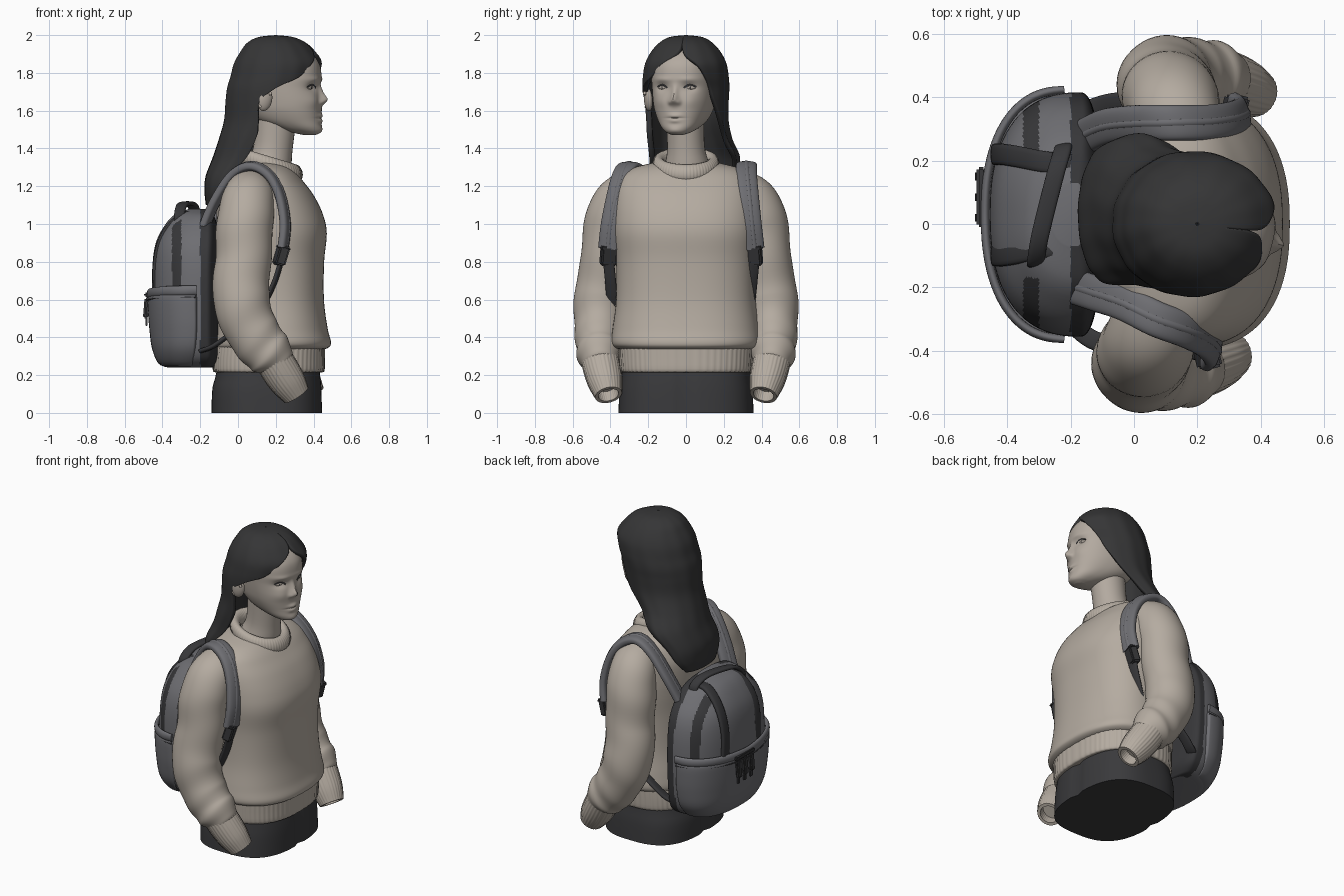
import bpy, bmesh, math
from mathutils import Vector, Matrix

if "Cube" in bpy.data.objects:
    bpy.data.objects.remove(bpy.data.objects["Cube"])

def material(name, r, g, b):
    m = bpy.data.materials.new(name)
    m.diffuse_color = (r, g, b, 1)
    m.use_nodes = True
    m.node_tree.nodes["Principled BSDF"].inputs["Base Color"].default_value = m.diffuse_color
    return m

KNIT = material("beige knit", .46, .41, .355)
SKIN = material("skin", .45, .40, .35)
HAIR = material("dark hair", .036, .036, .037)
CLOTH = material("dark trousers", .042, .042, .045)
GREY = material("grey canvas", .155, .155, .168)
DARK = material("dark webbing", .038, .038, .041)

def spline(keys, n):
    """Catmull-Rom through tuples of any length."""
    out, last = [], len(keys) - 1
    for i in range(n + 1):
        u = i / n * last
        k = min(int(u), last - 1)
        t = u - k
        p = [keys[min(max(k + j, 0), last)] for j in (-1, 0, 1, 2)]
        out.append([.5 * (2*b + (c-a)*t + (2*a-5*b+4*c-d)*t*t + (3*b-a-3*c+d)*t**3)
                    for a, b, c, d in zip(*p)])
    return out

def oval(t, e):
    c, s = math.cos(t), math.sin(t)
    return math.copysign(abs(c)**(2/e), c), math.copysign(abs(s)**(2/e), s)

def finish(name, bm, mats, rule=None):
    bmesh.ops.remove_doubles(bm, verts=bm.verts, dist=1e-5)
    bmesh.ops.recalc_face_normals(bm, faces=bm.faces)
    me = bpy.data.meshes.new(name)
    for m in mats:
        me.materials.append(m)
    if rule:
        for f in bm.faces:
            f.material_index = rule(f.calc_center_median())
    bm.to_mesh(me)
    bm.free()
    me.shade_smooth()
    me.set_sharp_from_angle(angle=math.radians(45))
    ob = bpy.data.objects.new(name, me)
    bpy.context.collection.objects.link(ob)
    return ob

def grid(name, rows, mats, wrap=True, caps=True, rule=None):
    bm = bmesh.new()
    vs = [[bm.verts.new(p) for p in r] for r in rows]
    n = len(rows[0])
    for a, b in zip(vs, vs[1:]):
        for i in range(n if wrap else n - 1):
            j = (i + 1) % n
            bm.faces.new((a[i], a[j], b[j], b[i]))
    if caps:
        bm.faces.new(vs[0])
        bm.faces.new(vs[-1])
    return finish(name, bm, mats, rule)

def loft(name, keys, mats, n=96, rows=50, e=2.3, mid=.5, cy=0, rib=0, warp=None, rule=None):
    """Stacked ovals from keys (z, back x, front x, half width)."""
    out = []
    for z, xb, xf, yh in spline(keys, rows):
        cx, ring = xb + (xf - xb) * mid, []
        for i in range(n):
            t = math.tau * i / n
            c, s = oval(t, e)
            k = 1 + rib * math.cos(t * n / 4)
            p = Vector((cx + c * k * ((xf - cx) if c > 0 else (cx - xb)), cy + s * yh * k, z))
            ring.append(warp(p, c) if warp else p)
        out.append(ring)
    return grid(name, out, mats, rule=rule)

def sweep(name, keys, mat, side, n=32, steps=40, e=2, fold=0, rib=0, hollow=False):
    """Tube along keys (x, y, z, half width, half depth)."""
    ks, rows = spline(keys, steps), []
    for i, k in enumerate(ks):
        c = Vector(k[:3])
        t = (Vector(ks[min(i+1, steps)][:3]) - Vector(ks[max(i-1, 0)][:3])).normalized()
        nn = t.cross(Vector(side)).normalized()
        w = nn.cross(t)
        ring = []
        for j in range(n):
            a = math.tau * j / n
            u, v = oval(a, e)
            f = 1 + rib * math.cos(a * n / 4) + fold * math.sin(i * .75 + 1.6 * math.cos(a)) * (i / steps)
            ring.append(c + (w * u * k[3] + nn * v * k[4]) * f)
        rows.append(ring)
    if hollow:
        rows.append([c + (p - c) * .75 for p in rows[-1]])
        rows.append([p - t * .06 for p in rows[-1]])
    return grid(name, rows, [mat])

def box(name, loc, size, mat, rot=(0, 0, 0), bevel=.008):
    bm = bmesh.new()
    bmesh.ops.create_cube(bm, size=1, matrix=Matrix.Diagonal((*size, 1)))
    bmesh.ops.bevel(bm, geom=bm.edges[:], offset=bevel, segments=2, affect='EDGES')
    ob = finish(name, bm, [mat])
    ob.location, ob.rotation_euler = loc, rot
    return ob

def ball(name, loc, size, mat, rot=(0, 0, 0)):
    bm = bmesh.new()
    bmesh.ops.create_uvsphere(bm, u_segments=24, v_segments=16, radius=1, matrix=Matrix.Diagonal((*size, 1)))
    ob = finish(name, bm, [mat])
    ob.location, ob.rotation_euler = loc, rot
    return ob

# Trousers with a centre seam dent
def seam(p, c):
    p.x -= .015 * c * math.exp(-(p.y / .02)**2)
    return p
loft("trousers", [(0, -.14, .445, .358), (.12, -.137, .442, .352), (.2, -.118, .435, .34), (.3, -.1, .42, .33)],
     [CLOTH], e=2.8, rows=10, warp=seam)

# Sweater body, ribbed hem and collar
loft("sweater_body", [(.33, -.10, .43, .33), (.345, -.125, .478, .375), (.375, -.13, .492, .395),
     (.45, -.12, .474, .388), (.6, -.10, .455, .37), (.8, -.10, .456, .37), (.95, -.11, .47, .385),
     (1.05, -.115, .45, .385), (1.15, -.11, .402, .378), (1.22, -.085, .35, .36), (1.265, -.06, .312, .33),
     (1.3, -.035, .27, .27), (1.325, -.0, .22, .17)], [KNIT], rows=70, e=2.4)
loft("sweater_hem", [(.215, -.12, .445, .34), (.225, -.132, .457, .352), (.29, -.132, .459, .357), (.35, -.125, .46, .36)],
     [KNIT], n=240, rows=10, rib=.005, e=2.6)
rows = []
for i in range(241):
    a = math.tau * i / 240
    ring = []
    for j in range(16):
        b = math.tau * j / 16
        r = 1 + .007 * math.cos(a * 60)
        x = (.15 + .032 * math.cos(b)) * math.cos(a) * r
        y = (.145 + .032 * math.cos(b)) * math.sin(a) * r
        ring.append((.16 + x, y, 1.315 - .3 * x + .045 * math.sin(b)))
    rows.append(ring)
grid("sweater_collar", rows, [KNIT], caps=False)

# Sleeves and ribbed cuffs, the left arm held a little further forward
for label, s, dx in (("right", -1, 0), ("left", 1, .08)):
    arm = [(.08, .2, 1.205, .09, .08), (.065, .28, 1.175, .125, .115), (.05, .36, 1.105, .142, .136), (.035, .40, .98, .15, .143),
           (.028, .42, .8, .148, .138), (.015, .448, .62, .15, .143), (.06, .46, .46, .142, .132),
           (.125, .46, .36, .135, .122), (.175, .457, .3, .124, .117), (.205, .45, .255, .095, .092)]
    sweep(label + "_sleeve", [(x + dx, y * s, z, a, b) for x, y, z, a, b in arm], KNIT, (1, 0, 0), n=48, steps=60, fold=.035)
    cuff = [(.19, .455, .28, .1, .1), (.23, .44, .215, .1, .098), (.27, .425, .155, .093, .09), (.31, .41, .095, .074, .072)]
    sweep(label + "_cuff", [(x + dx, y * s, z, a, b) for x, y, z, a, b in cuff], KNIT, (1, 0, 0), n=120, steps=14, rib=.014, hollow=True)

# Neck and head, turned slightly to her right
sweep("neck", [(.12, .01, 1.2, .13, .13), (.165, .005, 1.31, .118, .118), (.185, 0, 1.4, .1, .104), (.2, -.005, 1.55, .1, .108)],
      SKIN, (0, 1, 0), steps=16)
bumps = [(0, 1.657, .024, .026, .03), (0, 1.695, .018, .04, .018), (0, 1.573, .034, .013, .01),
         (0, 1.546, .03, .012, .009), (0, 1.56, .045, .004, -.006), (0, 1.495, .04, .022, .008)]
for s in (-1, 1):
    bumps += [(s * .075, 1.722, .035, .022, -.015), (s * .024, 1.645, .012, .014, .009),
              (s * .085, 1.65, .04, .035, .006), (s * .07, 1.765, .05, .014, .005)]
def features(p, c):
    if c > 0:
        p.x += sum(a * math.exp(-((p.y - y) / sy)**2 - ((p.z - z) / sz)**2) for y, z, sy, sz, a in bumps)
    return p
TURN = math.radians(-14)
head = loft("head", [(1.472, .15, .215, .03), (1.485, .09, .238, .062), (1.51, .0, .246, .095), (1.55, -.1, .244, .125),
     (1.6, -.15, .245, .147), (1.65, -.17, .245, .158), (1.72, -.18, .238, .166), (1.78, -.18, .243, .168),
     (1.85, -.17, .23, .16), (1.91, -.13, .18, .13), (1.96, -.05, .09, .06)], [SKIN], n=200, rows=120, warp=features)
head.location, head.rotation_euler = (.2, 0, 0), (0, 0, TURN)
spin = Matrix.Translation((.2, 0, 0)) @ Matrix.Rotation(TURN, 4, 'Z')
def face(y, z, out=0):
    v = min((v.co for v in head.data.vertices if v.co.x > .05), key=lambda q: (q.y - y)**2 + (q.z - z)**2)
    return Vector((v.x + out, y, z))
for label, s in (("right", -1), ("left", 1)):
    rot = (0, 0, TURN + s * .35)
    ball(label + "_eye", spin @ face(s * .076, 1.722, -.006), (.012, .028, .011), SKIN, rot)
    ball(label + "_iris", spin @ face(s * .076, 1.722, .002), (.005, .007, .007), DARK, rot)
    lid = [(*(spin @ face(s * y, z, .003)), .004, .002) for y, z in ((.045, 1.72), (.062, 1.733), (.082, 1.736), (.106, 1.725))]
    sweep(label + "_lashes", lid, DARK, (0, 0, 1), n=8, steps=12)
ball("ear", (.142, -.2, 1.66), (.04, .022, .062), SKIN, (.1, .15, .25))
rim = [(.14 + .036 * math.cos(a), -.214 - .006 * math.cos(a), 1.665 + .054 * math.sin(a), .008, .008)
       for a in [math.radians(20 + 22 * k) for k in range(11)]]
sweep("ear_rim", rim, SKIN, (0, 1, 0), n=10, steps=30)

# Hair: an open shell (z, centre x, centre y, radius x, radius y, opening right, opening left in degrees)
keys = [(2.0, .2, 0, .002, .002, 8, -8), (1.99, .2, 0, .09, .085, 8, -8), (1.96, .205, 0, .155, .14, 8, -8),
        (1.91, .212, 0, .2, .185, 14, -4), (1.85, .215, 0, .236, .215, 36, 14), (1.78, .2, 0, .24, .227, 54, 27),
        (1.72, .18, 0, .238, .23, 84, 34), (1.65, .168, 0, .235, .226, 103, 42), (1.55, .145, .005, .22, .22, 100, 56),
        (1.45, .08, .02, .182, .225, 85, 62), (1.35, .02, .045, .155, .24, 80, 66), (1.25, -.06, .035, .112, .228, 85, 80),
        (1.17, -.095, .03, .082, .205, 90, 90), (1.1, -.12, .03, .05, .15, 95, 95)]
rows = []
for z, cx, cy, rx, ry, o1, o2 in spline(keys, 90):
    a0, a1, row = math.radians(o2), math.tau - math.radians(o1), []
    for i in range(121):
        t = a0 + (a1 - a0) * i / 120
        k = 1 + .006 * math.sin(t * 13 + z * 5)
        flat = 1 - .13 * max(0, -math.sin(t)) if math.cos(t) > 0 else 1
        row.append((cx + rx * k * flat * math.cos(t), cy + ry * k * math.sin(t), z))
    rows.append(row)
hair = grid("hair", rows, [HAIR], wrap=False, caps=False)
mod = hair.modifiers.new("thickness", 'SOLIDIFY')
mod.thickness, mod.offset = .03, -1

# Backpack body with dark back panel and side bands
def panels(c):
    return int(c.x > -.2 or (-.35 < c.x < -.3 and abs(c.y - .03) > .2 and c.z > .6))
loft("backpack_body", [(.24, -.36, -.13, .22), (.25, -.4, -.12, .28), (.3, -.43, -.1, .34), (.4, -.448, -.1, .37),
     (.6, -.455, -.1, .385), (.78, -.453, -.1, .38), (.9, -.435, -.1, .35), (.99, -.39, -.11, .285),
     (1.05, -.335, -.13, .21), (1.08, -.26, -.16, .1)], [GREY, DARK], n=220, rows=90, mid=.8, cy=.03, e=2.4, rule=panels)
loft("backpack_pocket", [(.245, -.37, -.24, .24), (.26, -.42, -.22, .30), (.34, -.455, -.2, .365), (.45, -.47, -.19, .39),
     (.56, -.478, -.19, .398), (.62, -.478, -.19, .397), (.635, -.46, -.2, .385)], [GREY], mid=.85, cy=.03, rows=30)
edge = []
for i in range(25):
    a = math.pi * (.5 + i / 24)
    c, s = oval(a, 2.3)
    edge.append((-.22 + .25 * c, .03 + .392 * s, .628 + .02 * abs(s), .014, .026))
sweep("pocket_rim", edge, GREY, (1, 0, .01), n=16, steps=60)
sweep("pocket_piping", [(x - .004, y, z - .035, .008, .006) for x, y, z, a, b in edge], DARK, (1, 0, .01), n=10, steps=60)

# Raised zip bands on the pack's outer face
for label, y in (("right", -.1), ("left", .22)):
    zip_path = [(-.435, y, .64), (-.438, y, .78), (-.415, y, .9), (-.365, y * .95 + .003, .99), (-.29, y * .85 + .01, 1.05), (-.2, y * .8 + .01, 1.055)]
    sweep(label + "_zip_band", [(*p, .034, .014) for p in zip_path], DARK, (0, 1, 0), n=16, e=3)

# Pocket buckles and carry handle
box("buckle_bar", (-.482, .085, .625), (.03, .19, .025), DARK)
for k, y in enumerate((.02, .085, .15)):
    box("buckle_clip_%d" % k, (-.486, y, .555), (.026, .04, .11), DARK, (0, .08, 0))
    box("buckle_tail_%d" % k, (-.484, y, .49), (.012, .022, .06), DARK, bevel=.003)
sweep("carry_handle", [(x, y, z, .028, .012) for x, y, z in ((-.31, -.12, .99), (-.31, -.115, 1.05), (-.295, -.03, 1.1),
      (-.25, .15, 1.105), (-.225, .235, 1.06), (-.225, .24, .99))], DARK, (1, .2, 0), n=16, e=3)

# Shoulder straps, strap buckles and lower webbing
straps = {"right": [(-.18, -.2, .98), (-.12, -.22, 1.12), (-.03, -.25, 1.255), (.07, -.3, 1.305), (.165, -.335, 1.26),
                    (.225, -.365, 1.15), (.25, -.395, 1.0), (.238, -.41, .87)],
          "left": [(-.15, .28, .98), (-.08, .31, 1.12), (.02, .32, 1.255), (.12, .32, 1.308), (.225, .32, 1.26),
                   (.305, .33, 1.15), (.34, .345, 1.0), (.325, .36, .87)]}
for label, pts in straps.items():
    s = -1 if label == "right" else 1
    side = (-.25 * s, 1, 0)
    sweep(label + "_shoulder_strap", [(*p, .056, .025) for p in pts], GREY, side, n=32, steps=50, e=2.8)
    sweep(label + "_strap_ridge", [(*p, .02, .029) for p in pts], GREY, side, n=16, steps=50)
    x, y, z = pts[-1]
    box(label + "_strap_buckle", (x - .01, y, .83), (.055, .085, .1), DARK, (0, .3, -.25 * s))
    box(label + "_strap_slider", (x + .002, y, .875), (.06, .095, .022), DARK, (0, .3, -.25 * s))
    low = [(x - .01, y, .8), (x - .05, y - .012 * s, .68), (x - .12, y - .02 * s, .55),
           (.0, .385 * s, .45), (-.12, .37 * s, .36), (-.19, .32 * s, .33)]
    sweep(label + "_lower_webbing", [(*p, .03, .012) for p in low], DARK, side, n=16, e=3)
